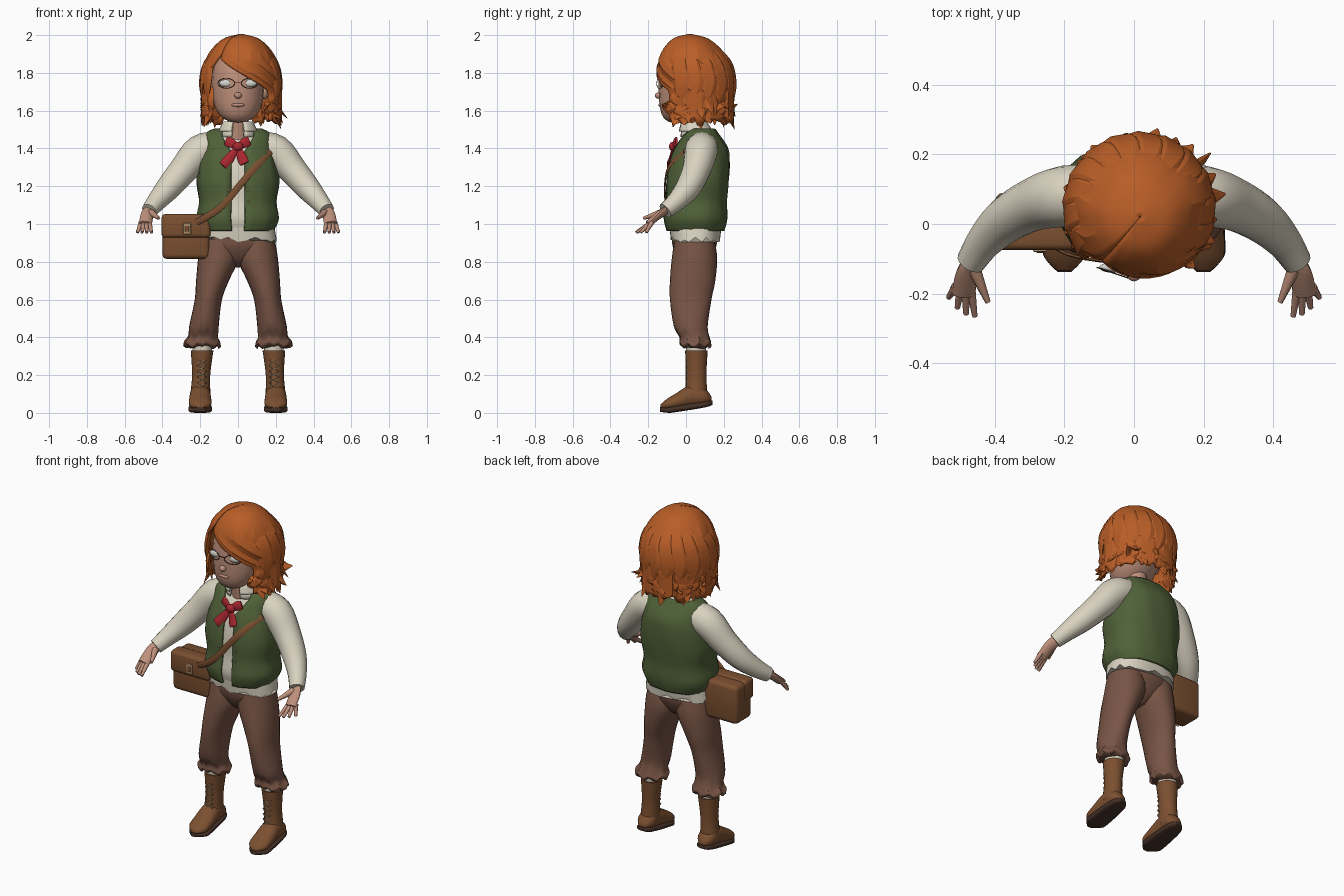
import bpy, bmesh, math, random
from mathutils import Vector

random.seed(4)
default_cube = bpy.data.objects.get("Cube")
if default_cube:
    bpy.data.objects.remove(default_cube)


def colour(name, *rgb):
    material = bpy.data.materials.new(name)
    material.use_nodes = True
    material.diffuse_color = (*rgb, 1)
    shader = material.node_tree.nodes["Principled BSDF"]
    shader.inputs["Base Color"].default_value = (*rgb, 1)
    return material


HAIR = colour("orange hair", .48, .11, .02)
SKIN = colour("skin", .52, .28, .2)
GREEN = colour("green cloth", .08, .12, .04)
LINEN = colour("cream linen", .7, .65, .53)
BROWN = colour("brown cloth", .19, .09, .06)
LEATHER = colour("leather", .2, .08, .03)
RED = colour("red ribbon", .4, .02, .03)
DARK = colour("dark sole", .06, .03, .02)
EYE = colour("eye white", .65, .65, .62)
BRASS = colour("pale brass", .4, .27, .14)


def clamp(value):
    return max(0, min(1, value))


def finish(name, bm, material, mirror=False, thick=0, sharp=50):
    """Turn a bmesh into a shaded object, optionally mirrored left to right."""
    bmesh.ops.recalc_face_normals(bm, faces=bm.faces)
    mesh = bpy.data.meshes.new(name)
    bm.to_mesh(mesh)
    bm.free()
    mesh.materials.append(material)
    part = bpy.data.objects.new(name, mesh)
    bpy.context.collection.objects.link(part)
    bpy.ops.object.select_all(action='DESELECT')
    part.select_set(True)
    bpy.context.view_layer.objects.active = part
    bpy.ops.object.shade_smooth_by_angle(angle=math.radians(sharp))
    if thick:
        solid = part.modifiers.new("thickness", 'SOLIDIFY')
        solid.thickness, solid.offset = thick, 0
    if mirror:
        part.modifiers.new("mirror", 'MIRROR').use_mirror_merge = False


def spline(rows, steps=4):
    """Smooth curve through rows of numbers of any length."""
    result = []
    last = len(rows) - 1
    for i in range(last):
        before, start, end, after = (rows[max(0, min(last, i + d))] for d in (-1, 0, 1, 2))
        for step in range(steps):
            t = step / steps
            ease = t * t * (3 - 2 * t)
            result.append([b + (c - b) * ease + (c - a) / 2 * t * (1 - t) ** 2 - (d - b) / 2 * t * t * (1 - t)
                           for a, b, c, d in zip(before, start, end, after)])
    return result + [list(rows[last])]


def bridge(name, rings, material, closed=True, **options):
    """Join rings of points; closed rings also get end caps."""
    bm = bmesh.new()
    loops = [[bm.verts.new(point) for point in ring] for ring in rings]
    count = len(loops[0])
    for low, high in zip(loops, loops[1:]):
        for i in range(count if closed else count - 1):
            j = (i + 1) % count
            bm.faces.new((low[i], low[j], high[j], high[i]))
    if closed:
        bm.faces.new(loops[0])
        bm.faces.new(loops[-1])
    finish(name, bm, material, **options)


def bend(value, power):
    return math.copysign(abs(value) ** power, value)


def loft(name, rows, material, sides=24, square=1, grow=0, lay=False, opening=None, ripple=None, **options):
    """Rows are x, y, z and two radii; opening gives start and end angle, from the front, by height."""
    rings = []
    for k, (x, y, z, wide, deep) in enumerate(spline(rows)):
        start, end = opening(z) if opening else (0, 360)
        ring = []
        for i in range(sides):
            a = math.radians(start + (end - start) * i / (sides - 1 if opening else sides))
            scale, lift = ripple(k, i) if ripple else (1, 0)
            px = x + scale * (wide + grow) * bend(math.sin(a), square)
            py = y - scale * (deep + grow) * bend(math.cos(a), square)
            ring.append((px, z, py) if lay else (px, py, z + lift))
        rings.append(ring)
    bridge(name, rings, material, closed=not opening, **options)


def tube(name, path, material, sides=8, flat=1, out=(0, 1, 0), **options):
    """Sweep a round or flattened section through points of x, y, z and radius."""
    path = spline(path)
    centres = [Vector(point[:3]) for point in path]
    rings = []
    for i, centre in enumerate(centres):
        along = (centres[min(i + 1, len(path) - 1)] - centres[max(i - 1, 0)]).normalized()
        across = along.cross(Vector(out)).normalized()
        up = across.cross(along) * flat
        turns = [math.tau * j / sides for j in range(sides)]
        rings.append([centre + path[i][3] * (across * math.cos(a) + up * math.sin(a)) for a in turns])
    bridge(name, rings, material, **options)


def ball(name, centre, size, material, jaw=0, **options):
    """Ellipsoid whose lower half may be fuller and lean forward."""
    bm = bmesh.new()
    bmesh.ops.create_uvsphere(bm, u_segments=20, v_segments=14, radius=1)
    for vert in bm.verts:
        lean = jaw * min(0, vert.co.z) ** 2
        vert.co.x *= 1 + lean * 4
        vert.co = Vector(a * b + c for a, b, c in zip(vert.co, size, centre))
        vert.co.y -= lean
    finish(name, bm, material, **options)


def box(name, centre, size, material, bevel):
    bm = bmesh.new()
    bmesh.ops.create_cube(bm, size=1)
    for vert in bm.verts:
        vert.co = Vector(a * b + c for a, b, c in zip(vert.co, size, centre))
    bmesh.ops.bevel(bm, geom=bm.edges[:], offset=bevel, segments=3, profile=.5, affect='EDGES')
    finish(name, bm, material)


# Head and face
ball("head", (0, .01, 1.75), (.14, .155, .215), SKIN, jaw=.07)
tube("neck", [(0, .05, 1.4, .06), (0, .02, 1.6, .055)], SKIN, sides=16)
ball("nose", (0, -.145, 1.68), (.02, .02, .017), SKIN)
ball("lips", (0, -.135, 1.63), (.035, .012, .01), SKIN)
ball("eye", (.062, -.125, 1.745), (.038, .015, .02), EYE, mirror=True)
ball("ear", (.14, .01, 1.7), (.02, .03, .04), SKIN, mirror=True)
turns = [math.tau * i / 12 for i in range(13)]
tube("glasses_rim", [(.062 + .045 * math.cos(a), .015 * math.cos(a) - .14, 1.745 + .027 * math.sin(a), .002)
                     for a in turns], DARK, sides=5, mirror=True)
tube("glasses_bridge", [(-.02, -.15, 1.75, .002), (.02, -.15, 1.75, .002)], DARK, sides=5)

# Hair hood: domed crown, side parting and ragged lower edge
ridges = [random.uniform(-.04, .04) for i in range(40)]


def hood_row(drop):
    radius = .2 * math.sqrt(1 - (1 - clamp(drop / .25)) ** 2) + .002
    return (.017, .02 + .025 * clamp(drop * 5), 2 - drop, radius, radius)


def parting(z):
    return 86 * clamp((1.87 - z) * 6) - 38, 322 - 18 * clamp((1.9 - z) * 10)


def hood_ripple(k, i):
    return 1 + ridges[i] * clamp(k / 12), random.uniform(-.03, .03) if k == 32 else 0


loft("hair_hood", [hood_row(.45 * (k / 8) ** 1.5) for k in range(9)], HAIR, sides=40,
     opening=parting, ripple=hood_ripple, thick=.014, sharp=20)


def around_head(a, scale, z, radius):
    return (.015 + .2 * scale * math.sin(a), .045 - .2 * scale * math.cos(a), z, radius)


# Flicked locks around the lower edge, longest on the left
for i in range(40):
    a = math.radians(54 + 6.4 * i)
    b = a + random.uniform(-.2, .2)
    top, tip = random.uniform(1.64, 1.78), random.uniform(1.5, 1.64)
    sway = math.sin(a)
    flare = random.uniform(.9, 1.08) + random.random() * (.38 * max(0, sway) + .2 * max(0, -sway))
    tube("hair_lock", [around_head(a, .93, top, .015), around_head(a, 1, top - .06, .04),
                       around_head(b, .98, (top + tip) / 2 - .03, .036), around_head(b, flare, tip, .003)],
         HAIR, sides=6, flat=.35, out=(math.sin(a), -math.cos(a), 0), sharp=20)
# Broad strands sweeping down from the crown
for i in range(12):
    a = math.radians(64 + 21 * i)
    tube("hair_strand", [around_head(a, .5, 1.955, .01), around_head(a, .9, 1.86, .05),
                         around_head(a + .1, 1.03, 1.75, .05), around_head(a, 1, 1.63, .015)],
         HAIR, sides=6, flat=.3, out=(math.sin(a), -math.cos(a), .3), sharp=25)

# Shirt body, open vest, hem and collar
body = [(0, .05, .965, .18, .145), (0, .05, 1.03, .21, .16), (0, .055, 1.12, .198, .155), (0, .06, 1.22, .21, .16),
        (0, .07, 1.32, .2, .155), (0, .08, 1.4, .18, .135), (0, .08, 1.47, .17, .09), (0, .09, 1.5, .12, .06)]


def vest_opening(z):
    gap = 7 + 20 * clamp((z - 1.38) * 10)
    return gap, 360 - gap


loft("shirt_body", body, LINEN, sides=32, square=.83, grow=-.012)
loft("vest", body, GREEN, sides=33, square=.83, opening=vest_opening, thick=.014,
     ripple=lambda k, i: (1 + .015 * math.sin(i * 2 + k / 3), 0))
loft("shirt_hem", [(0, .05, .915, .205, .13), (0, .05, 1, .19, .14)], LINEN, sides=32, square=.83,
     ripple=lambda k, i: (1, random.choice((-.01, 0, .015)) if k == 0 else 0))
loft("collar", [(0, .05, 1.46, .095, .08), (0, .04, 1.54, .075, .065), (0, .05, 1.49, .1, .09)], LINEN,
     opening=lambda z: (20, 340), thick=.008)
for i in range(4):
    ball("vest_button", (.055, -.105, 1 + .06 * i), (.006, .006, .006), BRASS, mirror=True)

# Red neck bow
ball("bow_knot", (0, -.07, 1.41), (.028, .02, .025), RED)
for name, x, y, z in (("bow_loop", -.065, -.05, 1.44), ("bow_loop", .06, -.05, 1.44),
                      ("bow_tail", -.08, -.095, 1.31), ("bow_tail", .035, -.095, 1.32)):
    tube(name, [(0, -.07, 1.41, .012), (x * .6, (y - .07) / 2, (z * 2 + 1.41) / 3, .026), (x, y, z, .024)],
         RED, flat=.3)

# Arms and hands
tube("sleeve", [(.1, .085, 1.41, .08), (.2, .08, 1.385, .088), (.29, .055, 1.285, .076), (.37, .01, 1.19, .066),
                (.43, -.05, 1.12, .052), (.47, -.11, 1.07, .042)], LINEN, sides=16, mirror=True)
tube("palm", [(.46, -.09, 1.08, .03), (.48, -.14, 1.05, .034), (.49, -.2, 1, .034)],
     SKIN, sides=12, flat=.55, mirror=True)
for i in range(4):
    tube("finger", [(.47 + .014 * i, -.18, 1.01, .014), (.458 + .025 * i, .006 * i * i - .265, .955, .008)],
         SKIN, mirror=True)
tube("thumb", [(.46, -.13, 1.06, .02), (.42, -.225, 1.03, .008)], SKIN, mirror=True)

# Trousers
loft("trouser_seat", [(0, .045, .77, .03, .03), (0, .045, .81, .1, .08), (0, .045, .88, .19, .115),
                      (0, .045, .95, .19, .12)], BROWN)
loft("trouser_leg", [(.19, .05, .35, .085, .07), (.19, .05, .365, .1, .085), (.185, .045, .4, .08, .08),
                     (.18, .025, .46, .078, .09), (.157, .025, .6, .072, .11), (.135, .035, .7, .087, .12),
                     (.103, .045, .82, .108, .12), (.1, .045, .92, .095, .105)],
     BROWN, mirror=True, ripple=lambda k, i: (1, .012 * math.sin(i * 2) if k < 12 else 0))

# Socks and laced boots
tube("sock", [(.19, .055, .3, .05), (.19, .055, .4, .055)], LINEN, sides=16, mirror=True)
loft("boot_shaft", [(.2, .055, .08, .055, .06), (.195, .055, .2, .048, .053), (.19, .055, .33, .06, .06)],
     LEATHER, mirror=True)
loft("boot_foot", [(.2, .07, .135, .02, .015), (.2, .085, .1, .05, .045), (.2, .09, .03, .055, .062),
                   (.2, .06, -.05, .06, .045), (.2, .045, -.1, .055, .03), (.2, .035, -.135, .02, .01)],
     LEATHER, lay=True, mirror=True)
loft("boot_sole", [(.2, .055, .14, .02, .012), (.2, .045, .1, .05, .016), (.2, .02, -.06, .063, .017),
                   (.2, .015, -.1, .055, .014), (.2, .018, -.138, .02, .012)],
     DARK, square=.6, lay=True, mirror=True)
for side in (1, -1):
    tube("boot_lace", [(.193 + side * .025 * (-1) ** k, 0, .13 + .03 * k, .003) for k in range(6)],
         BRASS, sides=5, mirror=True)

# Satchel with front flap, clasp and strap
box("satchel_body", (-.275, .015, .93), (.25, .15, .23), LEATHER, .025)
box("satchel_flap", (-.275, -.03, .99), (.26, .09, .125), LEATHER, .02)
box("satchel_clasp", (-.27, -.075, .975), (.04, .01, .06), BRASS, .003)
box("clasp_slot", (-.27, -.08, .975), (.02, .006, .03), LEATHER, .002)
tube("satchel_strap", [(-.24, -.06, 1, .016), (-.18, -.09, 1.03, .018), (-.08, -.108, 1.1, .018),
                       (.03, -.11, 1.23, .018), (.1, -.085, 1.31, .018), (.17, -.01, 1.385, .018)],
     LEATHER, flat=.25)
